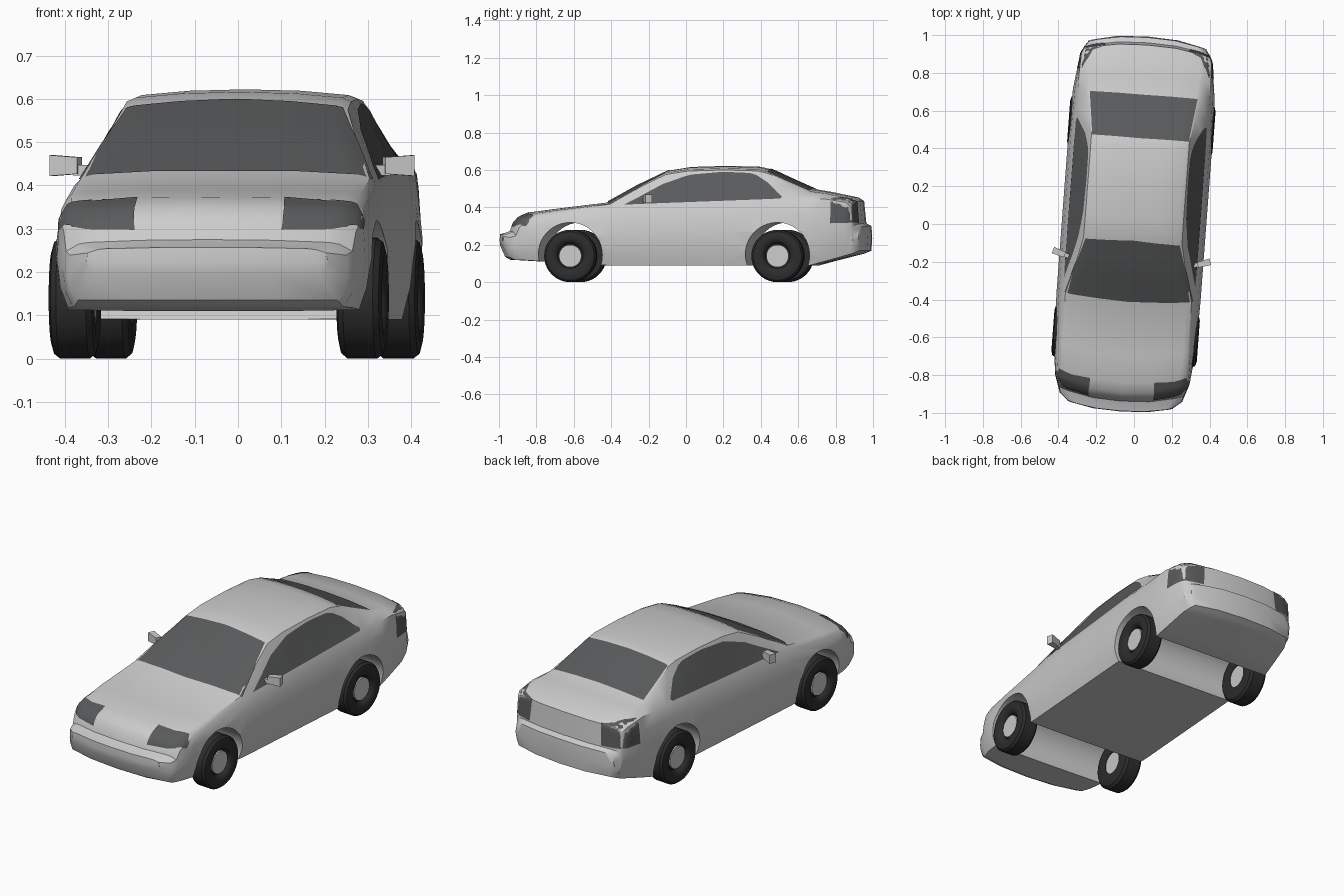
import bpy, bmesh, math
from mathutils import Vector, Matrix
from mathutils.bvhtree import BVHTree

if "Cube" in bpy.data.objects:
    bpy.data.objects.remove(bpy.data.objects["Cube"])


def material(name, v):
    m = bpy.data.materials.new(name)
    m.diffuse_color = (v, v * 1.03, v * 1.05, 1)
    m.use_nodes = True
    m.node_tree.nodes["Principled BSDF"].inputs["Base Color"].default_value = m.diffuse_color
    return m


GLASS = material("dark_glass", 0.10)
RUBBER = material("rubber", 0.025)


def smooth(ob, angle):
    bpy.ops.object.select_all(action='DESELECT')
    ob.select_set(True)
    bpy.context.view_layer.objects.active = ob
    bpy.ops.object.shade_smooth_by_angle(angle=math.radians(angle))


def add_object(name, bm, mat=None, angle=35, normals=True):
    if normals:
        bmesh.ops.recalc_face_normals(bm, faces=bm.faces)
    me = bpy.data.meshes.new(name)
    bm.to_mesh(me)
    bm.free()
    ob = bpy.data.objects.new(name, me)
    bpy.context.collection.objects.link(ob)
    if mat:
        me.materials.append(mat)
    smooth(ob, angle)
    return ob


def curve(points, y):
    """Value of a piecewise line at y."""
    if y <= points[0][0]:
        return points[0][1]
    for (a, va), (b, vb) in zip(points, points[1:]):
        if y <= b:
            return va + (vb - va) * (y - a) / (b - a)
    return points[-1][1]


# Body outlines along y: roof line, underside, half width, rounding of the ends in plan
ROOF = [(-.995, .225), (-.992, .257), (-.965, .265), (-.94, .275), (-.925, .32), (-.895, .352),
        (-.84, .373), (-.70, .392), (-.42, .426), (-.25, .521), (-.09, .597), (.03, .616),
        (.22, .622), (.40, .617), (.46, .603), (.58, .547), (.69, .498), (.78, .483),
        (.92, .454), (.95, .435), (.962, .315), (.99, .302), (.995, .235)]
FLOOR = [(-.995, .225), (-.992, .195), (-.965, .135), (-.94, .12), (-.42, .09),
         (.69, .09), (.95, .152), (.99, .168), (.995, .235)]
WIDTH = [(-.992, .28), (-.965, .325), (-.895, .357), (-.70, .377), (-.42, .382),
         (.46, .382), (.69, .376), (.92, .35), (.96, .336), (.99, .315)]
BOW = [(-.992, .035), (-.895, .07), (-.42, .035), (-.09, 0), (.72, 0), (.95, .045)]


def half_section(y, zt):
    zb, wm, bow = curve(FLOOR, y), curve(WIDTH, y), curve(BOW, y)
    belt = min(.445, .42 + .035 * y)
    zs = min(belt, max(zt - .027, zb + .8 * (zt - zb)))
    wb, ws = wm * .925, min(wm - .005, .35)
    cabin = min(1, max(0, (zt - .426) / .174))
    wt = min(.335 - .075 * cabin, wm * .9)
    drop, h = min(.022, .4 * (zt - zs)), zs - zb
    pts = [(0, zb), (wb * .55, zb), (wb, zb), (wb * .3 + wm * .7, zb + h * .22),
           (wm, zb + h * .52), (wm * .6 + ws * .4, zb + h * .8), (ws, zs),
           (wt, zt - drop), (wt * .92, zt - drop * .6), (wt * .5, zt - drop * .15), (0, zt)]
    if h < 1e-6:    # end sections fold flat into one seam
        pts = pts[:5] + [pts[4]] + pts[4::-1]
    return [Vector((x, y - math.copysign(bow, y) * (x / wm) ** 2.5, z)) for x, z in pts]


bm = bmesh.new()
rings = []
for y, zt in ROOF:
    half = half_section(y, zt)
    ring = half + [Vector((-p.x, p.y, p.z)) for p in half[-2:0:-1]]
    rings.append([bm.verts.new(p) for p in ring])
for a, b in zip(rings, rings[1:]):
    for i in range(len(a)):
        j = (i + 1) % len(a)
        bm.faces.new((a[i], a[j], b[j], b[i]))
bmesh.ops.remove_doubles(bm, verts=bm.verts, dist=1e-5)
bmesh.ops.recalc_face_normals(bm, faces=bm.faces)
surface = BVHTree.FromBMesh(bm)
body = add_object("body", bm)

# Wheel arches cut across the whole body
AXLES = {"front": -.593, "rear": .518}
for y in AXLES.values():
    bm = bmesh.new()
    bmesh.ops.create_cone(bm, cap_ends=True, segments=40, radius1=.172, radius2=.172, depth=1.2,
                          matrix=Matrix.Translation((0, y, .147)) @ Matrix.Rotation(math.pi / 2, 4, 'Y'))
    cutter = add_object("arch_cutter", bm)
    cutter.hide_render = True
    mod = body.modifiers.new("arch", 'BOOLEAN')
    mod.operation, mod.object, mod.solver = 'DIFFERENCE', cutter, 'EXACT'
    bpy.context.view_layer.objects.active = body
    bpy.ops.object.modifier_apply(modifier=mod.name)
    bpy.data.objects.remove(cutter)
smooth(body, 35)


def along(line, t):
    line = [Vector(p) for p in line]
    lens = [(b - a).length for a, b in zip(line, line[1:])]
    d = t * sum(lens)
    for a, b, l in zip(line, line[1:], lens):
        if d <= l + 1e-6:
            return a.lerp(b, d / l)
        d -= l
    return line[-1]


def panel(name, low, high, side=1, nu=24, nv=8):
    """Thin panel between two edge lines, laid onto the body surface."""
    bm = bmesh.new()
    grid = []
    for i in range(nu + 1):
        row = []
        for j in range(nv + 1):
            p = along(low, i / nu).lerp(along(high, i / nu), j / nv)
            p.x *= side
            co, n, _, _ = surface.find_nearest(p)
            row.append(bm.verts.new(co + n * .003))
        grid.append(row)
    for i in range(nu):
        for j in range(nv):
            bm.faces.new((grid[i][j], grid[i + 1][j], grid[i + 1][j + 1], grid[i][j + 1]))
    bm.normal_update()
    bm.faces.ensure_lookup_table()
    f = bm.faces[len(bm.faces) // 2]
    if f.normal.dot(surface.find_nearest(f.calc_center_median())[1]) < 0:
        bmesh.ops.reverse_faces(bm, faces=bm.faces)
    return add_object(name, bm, GLASS, 50, False)


# Front and rear glass
panel("windshield", [(-.335, -.385, .41), (0, -.412, .43), (.335, -.385, .41)],
      [(-.25, -.095, .58), (0, -.088, .599), (.25, -.095, .58)])
panel("rear_window", [(-.285, .683, .485), (0, .685, .50), (.285, .683, .485)],
      [(-.255, .455, .585), (0, .455, .605), (.255, .455, .585)])

for side, label in ((1, "right"), (-1, "left")):
    # Side glass and lamps
    panel(label + "_side_window", [(.35, -.31, .415), (.34, .53, .442)],
          [(.35, -.30, .42), (.30, -.10, .53), (.28, .04, .578), (.268, .22, .59),
           (.272, .38, .584), (.30, .455, .545), (.335, .54, .455)], side)
    panel(label + "_headlight",
          [(.17, -.925, .298), (.28, -.895, .298), (.345, -.83, .30)],
          [(.17, -.83, .373), (.27, -.82, .368), (.335, -.79, .355)], side)
    panel(label + "_taillight",
          [(.23, .95, .318), (.31, .92, .318), (.365, .80, .315)],
          [(.22, .935, .435), (.285, .90, .44), (.33, .80, .44)], side)

    # Door mirror: tapered shell and short arm
    bm = bmesh.new()
    for c, size, taper in (((.385, -.18, .446), (.068, .036, .048), .8),
                           ((.345, -.192, .435), (.04, .022, .024), 1)):
        for v in bmesh.ops.create_cube(bm, size=1)["verts"]:
            k = taper if v.co.x < 0 else 1
            p = Vector((v.co.x * size[0], v.co.y * size[1] * k, v.co.z * size[2] * k))
            p = Matrix.Rotation(.32, 3, 'Z') @ p + Vector(c)
            v.co = (p.x * side, p.y, p.z)
    add_object(label + "_mirror", bm, None, 30)

    # Wheels: turned tyre profile and a recessed hub disc
    for place, y in AXLES.items():
        bm = bmesh.new()
        prof = [(.285, .06), (.28, .105), (.285, .128), (.298, .14), (.367, .14), (.38, .13),
                (.386, .108), (.384, .085), (.372, .07), (.36, .066), (.36, .055)]
        vs = [bm.verts.new((x * side, y, .14 + r)) for x, r in prof]
        es = [bm.edges.new(p) for p in zip(vs, vs[1:] + vs[:1])]
        bmesh.ops.spin(bm, geom=vs + es, cent=(0, y, .14), axis=(1, 0, 0),
                       angle=math.tau, steps=40)
        bmesh.ops.remove_doubles(bm, verts=bm.verts, dist=1e-5)
        add_object(f"{place}_{label}_tyre", bm, RUBBER)
        bm = bmesh.new()
        bmesh.ops.create_cone(bm, cap_ends=True, segments=32, radius1=.06, radius2=.06, depth=.082,
                              matrix=Matrix.Translation((.329 * side, y, .14)) @ Matrix.Rotation(math.pi / 2, 4, 'Y'))
        add_object(f"{place}_{label}_hub", bm)

# The whole car stands slightly turned
turn = Matrix.Rotation(-.075, 4, 'Z')
for ob in bpy.data.objects:
    ob.data.transform(turn)
